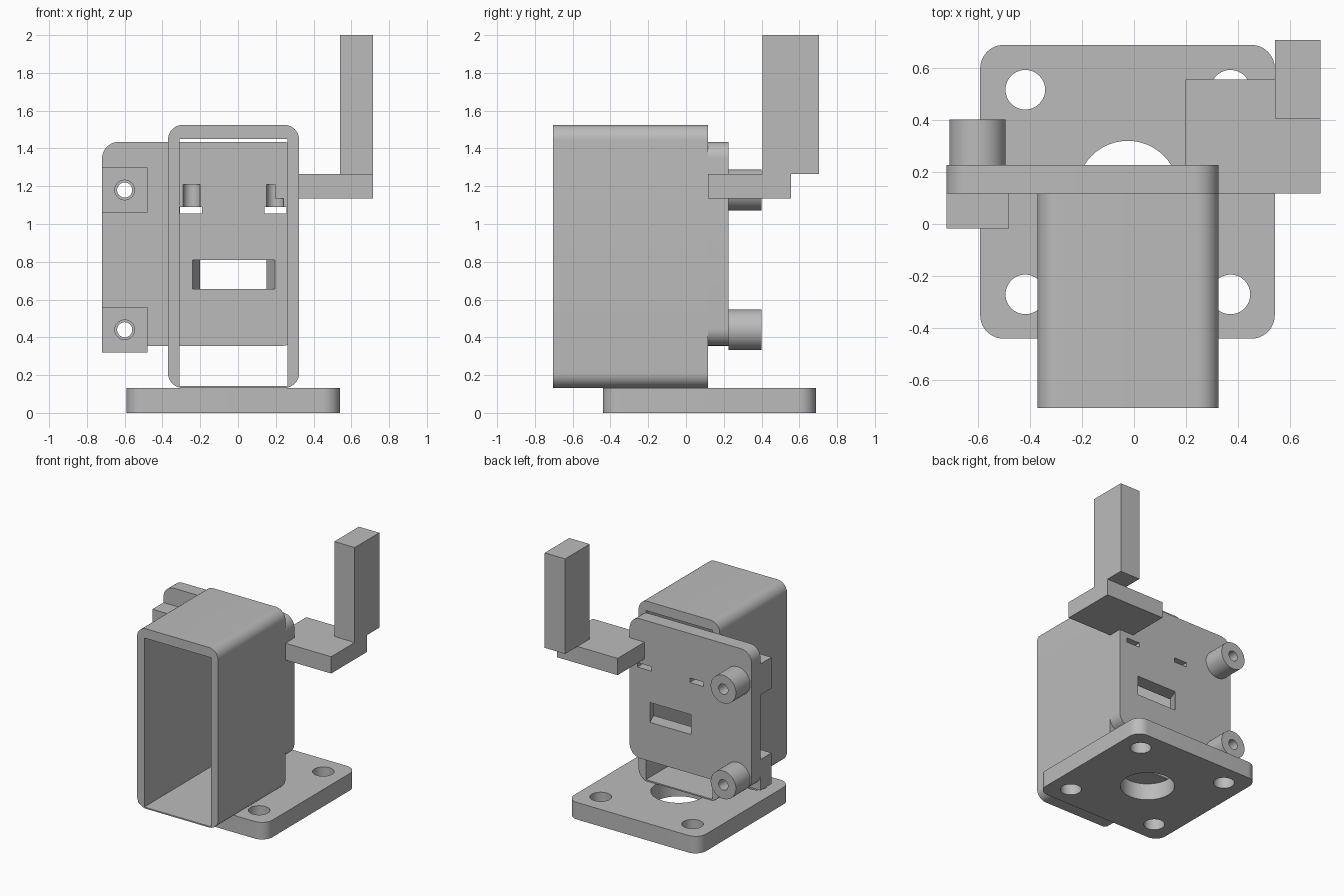
import bpy, bmesh
from math import sin, cos, pi

cube = bpy.data.objects.get("Cube")
if cube:
    bpy.data.objects.remove(cube, do_unlink=True)

grey = bpy.data.materials.new("plain grey")
grey.use_nodes = True
COLOUR = (0.5, 0.5, 0.5, 1)
grey.diffuse_color = COLOUR
grey.node_tree.nodes["Principled BSDF"].inputs["Base Color"].default_value = COLOUR


def rect(u0, u1, v0, v1, r=0):
    """Rectangle outline with optional rounded corners."""
    if not r:
        return [(u0, v0), (u1, v0), (u1, v1), (u0, v1)]
    pts = []
    corners = [(u1 - r, v1 - r), (u0 + r, v1 - r), (u0 + r, v0 + r), (u1 - r, v0 + r)]
    for k, (u, v) in enumerate(corners):
        for i in range(13):
            a = (k + i / 12) * pi / 2
            pts.append((u + r * cos(a), v + r * sin(a)))
    return pts


def circle(u, v, r, n=48):
    return [(u + r * cos(2 * pi * i / n), v + r * sin(2 * pi * i / n)) for i in range(n)]


def prism(name, axis, outline, a, b, end_outline=None):
    """Solid between an outline at a and an outline at b along the y or z axis."""
    place = (lambda u, v, w: (u, w, v)) if axis == "y" else (lambda u, v, w: (u, v, w))
    bm = bmesh.new()
    lo = [bm.verts.new(place(u, v, a)) for u, v in outline]
    hi = [bm.verts.new(place(u, v, b)) for u, v in end_outline or outline]
    bm.faces.new(lo)
    bm.faces.new(hi)
    for i in range(len(lo)):
        j = (i + 1) % len(lo)
        bm.faces.new((lo[i], lo[j], hi[j], hi[i]))
    bmesh.ops.recalc_face_normals(bm, faces=bm.faces)
    mesh = bpy.data.meshes.new(name)
    bm.to_mesh(mesh)
    bm.free()
    mesh.materials.append(grey)
    obj = bpy.data.objects.new(name, mesh)
    bpy.context.collection.objects.link(obj)
    return obj


def activate(obj):
    bpy.ops.object.select_all(action="DESELECT")
    obj.select_set(True)
    bpy.context.view_layer.objects.active = obj


def cut(obj, *cutters):
    """Subtract each cutter and remove it."""
    activate(obj)
    for c in cutters:
        c.hide_render = True
        mod = obj.modifiers.new("cut", "BOOLEAN")
        mod.operation, mod.solver, mod.object = "DIFFERENCE", "EXACT", c
        bpy.ops.object.modifier_apply(modifier=mod.name)
        bpy.data.objects.remove(c, do_unlink=True)


def smooth(obj):
    activate(obj)
    bpy.ops.object.shade_smooth_by_angle(angle=pi / 6)


FRONT, BACK = 0.117, 0.226     # faces of the mounting plate
POST_X, POST_Z = -0.6, (0.44, 1.18)

# Base plate with four bolt holes and a centre hole
base = prism("base_plate", "z", rect(-0.59, 0.54, -0.44, 0.687, 0.09), 0, 0.132)
holes = [(x, y, 0.076) for x in (-0.417, 0.37) for y in (-0.27, 0.515)]
cut(base, *[prism("hole", "z", circle(x, y, r), -0.1, 0.3)
            for x, y, r in holes + [(-0.024, 0.123, 0.196)]])
smooth(base)

# Rectangular tube, open at both ends
tube = prism("housing_tube", "y", rect(-0.371, 0.324, 0.132, 1.525, 0.08), -0.705, FRONT)
cut(tube, prism("inside", "y", rect(-0.309, 0.261, 0.142, 1.45), -0.8, 0.3))
smooth(tube)

# Mounting plate with tapered window, strap slots and grooves
plate = prism("mounting_plate", "y", rect(-0.72, 0.324, 0.355, 1.435, 0.09), FRONT, BACK)
cut(plate, prism("window", "y", rect(-0.242, 0.195, 0.656, 0.81), FRONT, BACK,
                 rect(-0.2, 0.15, 0.656, 0.81)))
for x0, x1, groove_x in ((-0.307, -0.191, -0.245), (0.139, 0.258, 0.197)):
    cut(plate,
        prism("slot", "y", rect(x0, x1, 1.056, 1.091), 0, 0.4),
        prism("groove", "z", circle(groove_x, FRONT, 0.045, 32), 1.08, 1.21))
cut(plate, *[prism("bore", "y", circle(POST_X, z, 0.04), 0, 0.5) for z in POST_Z])
smooth(plate)

# Square blocks in front and round bosses behind, bored through
for z, place in zip(POST_Z, ("lower", "upper")):
    block = prism(place + "_block", "y",
                  rect(-0.72, -0.48, z - 0.12, z + 0.12), -0.018, FRONT)
    cut(block, prism("bore", "y", circle(POST_X, z, 0.052), -0.1, 0.3))
    boss = prism(place + "_boss", "y", circle(POST_X, z, 0.108), BACK, 0.401)
    cut(boss, prism("bore", "y", circle(POST_X, z, 0.04), 0, 0.6))
    smooth(block)
    smooth(boss)

# Side arm and its upright
prism("side_arm", "z", rect(0.197, 0.716, FRONT, 0.555), 1.135, 1.265)
prism("arm_upright", "z", rect(0.541, 0.716, 0.405, 0.705), 1.265, 2)
